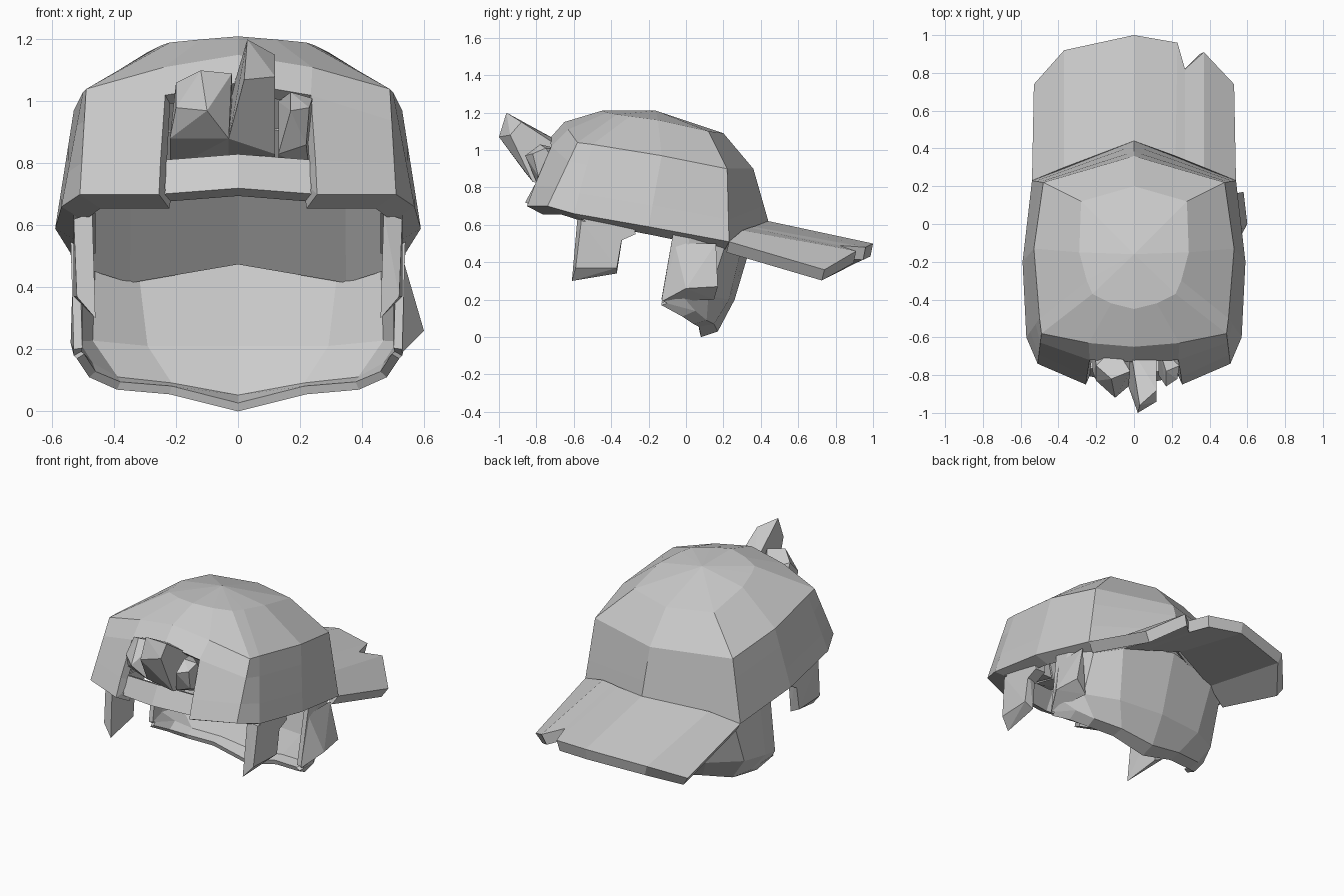
import bpy
import bmesh
from mathutils import Vector

cube = bpy.data.objects.get("Cube")
if cube:
    bpy.data.objects.remove(cube, do_unlink=True)

grey = bpy.data.materials.new("plain grey")
grey.use_nodes = True
grey.diffuse_color = (0.6, 0.6, 0.6, 1)
grey.node_tree.nodes["Principled BSDF"].inputs["Base Color"].default_value = (0.6, 0.6, 0.6, 1)


def finish(name, bm, mirror=False, thickness=0):
    """Turn a bmesh into an object, with optional mirroring and wall thickness."""
    mesh = bpy.data.meshes.new(name)
    bm.to_mesh(mesh)
    bm.free()
    mesh.materials.append(grey)
    obj = bpy.data.objects.new(name, mesh)
    bpy.context.scene.collection.objects.link(obj)
    if mirror:
        mod = obj.modifiers.new("mirror", "MIRROR")
        mod.merge_threshold = 0.001
    if thickness:
        mod = obj.modifiers.new("wall", "SOLIDIFY")
        mod.thickness = thickness
        mod.offset = -1
    return obj


def sheet(name, rows, thickness, mirror=True, skip=(), apex=None):
    """Join rows of points into quads, leaving out the skipped (row, column) cells."""
    bm = bmesh.new()
    grid = [[bm.verts.new(p) for p in row] for row in rows]
    for r in range(len(rows) - 1):
        for c in range(len(rows[0]) - 1):
            if (r, c) not in skip:
                bm.faces.new((grid[r][c], grid[r][c + 1], grid[r + 1][c + 1], grid[r + 1][c]))
    if apex:
        top = bm.verts.new(apex)
        for a, b in zip(grid[0], grid[0][1:]):
            bm.faces.new((top, b, a))
    loose = [v for v in bm.verts if not v.link_faces]
    bmesh.ops.delete(bm, geom=loose, context="VERTS")
    bmesh.ops.recalc_face_normals(bm, faces=bm.faces)
    # Outer side faces up or away from the middle
    bm.faces.ensure_lookup_table()
    face = bm.faces[0]
    if face.normal.dot(face.calc_center_median() - Vector((0, -0.2, 0.2))) < 0:
        bmesh.ops.reverse_faces(bm, faces=bm.faces)
    return finish(name, bm, mirror, thickness)


def chunk(name, points, mirror=False):
    """Faceted solid around a few corner points."""
    bm = bmesh.new()
    for p in points:
        bm.verts.new(p)
    bmesh.ops.convex_hull(bm, input=bm.verts)
    loose = [v for v in bm.verts if not v.link_faces]
    bmesh.ops.delete(bm, geom=loose, context="VERTS")
    bmesh.ops.recalc_face_normals(bm, faces=bm.faces)
    return finish(name, bm, mirror)


def blend(a, b, t):
    return tuple(Vector(a).lerp(Vector(b), t))


# Cap crown: half rings from the back centre round to the front centre
crown = [(0, .2, 1.09), (.28, .12, 1.1), (.29, -.15, 1.16), (.25, -.3, 1.18),
         (.22, -.37, 1.19), (.12, -.42, 1.2), (0, -.45, 1.21)]
shoulder = [(0, .36, .9), (.48, .22, .9), (.53, -.13, .97), (.5, -.5, 1.03),
            (.49, -.58, 1.04), (.24, -.63, 1.11), (0, -.65, 1.15)]
rim = [(0, .44, .62), (.54, .23, .51), (.59, -.2, .59), (.57, -.6, .66),
       (.51, -.74, .7), (.255, -.85, .7), (0, -.87, .71)]
arch = [blend(a, b, .3) for a, b in zip(shoulder, rim)]
band = [blend(a, b, .7) for a, b in zip(shoulder, rim)]
arch[5:] = [(.235, -.72, 1.02), (0, -.73, 1.06)]
band[5] = (.25, -.81, .81)
lip = [(x * .87, y * .9, z - .045) for x, y, z in rim]
sheet("cap_crown", [crown, shoulder, arch, band, rim, lip], .05,
      skip={(2, 5), (3, 5), (4, 5)}, apex=(0, -.16, 1.21))

# Strap bowing across the front opening, its ends set behind the panels
sheet("strap", [[(.255, -.76, .81), (0, -.8, .83)], [(.26, -.8, .7), (0, -.86, .72)]], .06)

# Lining sloping up from the nape inside the cap
sheet("lining", [[(0, -.05, .92), (.35, -.08, .9), (.46, -.1, .88)],
                 [(0, .29, .48), (.35, .25, .42), (.48, .15, .46)]], .01)

# Bill at the back, with a nick in its edge
bill_root = [(-.54, .23, .51), (-.37, .3, .57), (0, .44, .62), (.22, .36, .59),
             (.27, .34, .585), (.37, .3, .57), (.54, .23, .51)]
bill_edge = [(-.53, .74, .36), (-.37, .92, .46), (0, 1, .5), (.23, .96, .48),
             (.27, .82, .49), (.37, .91, .46), (.53, .74, .36)]
sheet("bill", [bill_root, bill_edge], .07, mirror=False)

# Hair wrapped round the nape, tucked up under the bill and curling forward at the bottom
hair_top = [(0, .37, .57), (.34, .31, .53), (.48, .22, .52), (.53, .02, .55), (.54, -.07, .55)]
hair_mid = [(0, .26, .2), (.3, .23, .2), (.49, .12, .22), (.54, -.02, .22), (.53, -.13, .2)]
hair_low = [(0, .17, .03), (.22, .15, .07), (.4, .11, .09), (.49, .05, .14), (.53, -.1, .18)]
hair_curl = [(0, .08, 0), (.22, .07, .055), (.39, .04, .07), (.48, -.02, .11), (.52, -.13, .17)]
sheet("nape_hair", [hair_top, hair_mid, hair_low, hair_curl], .028)

# Loose lock sticking out on the left
chunk("side_lock", [(.53, -.06, .5), (.53, .16, .5), (.6, .0, .26), (.58, .17, .27),
                    (.53, -.13, .19), (.5, .15, .2)])

# Sideburns hanging under the rim
chunk("sideburns", [(.47, -.58, .64), (.53, -.56, .62), (.47, -.34, .64), (.53, -.33, .6),
                    (.46, -.61, .3), (.52, -.59, .37), (.47, -.37, .34), (.53, -.37, .37)], True)
chunk("sideburn_roots", [(x, y, z) for x in (.46, .53)
                         for y, z in ((-.57, .64), (-.36, .51), (-.27, .55), (-.28, .62))], True)

# Tuft of hair pushed through the front opening
chunk("tuft_middle", [(.03, -.96, 1.2), (.12, -.88, 1.15), (.02, -1, 1.07), (.12, -.94, 1.08),
                      (-.03, -.86, .88), (.12, -.82, .83), (-.03, -.6, .78), (.12, -.6, .78),
                      (-.02, -.65, 1.03), (.12, -.65, 1)])
chunk("tuft_right", [(-.12, -.82, 1.1), (-.02, -.78, 1.09), (-.2, -.75, 1.06), (-.2, -.83, .98),
                     (-.1, -.92, .97), (-.03, -.86, .88), (-.22, -.78, .88), (-.22, -.6, .78),
                     (-.02, -.6, .78), (-.1, -.65, 1.03)])
chunk("tuft_left", [(.17, -.78, 1.03), (.24, -.75, 1.01), (.17, -.86, .97), (.23, -.82, .98),
                    (.13, -.8, .83), (.22, -.79, .86), (.13, -.6, .78), (.23, -.6, .78),
                    (.13, -.65, 1)])
